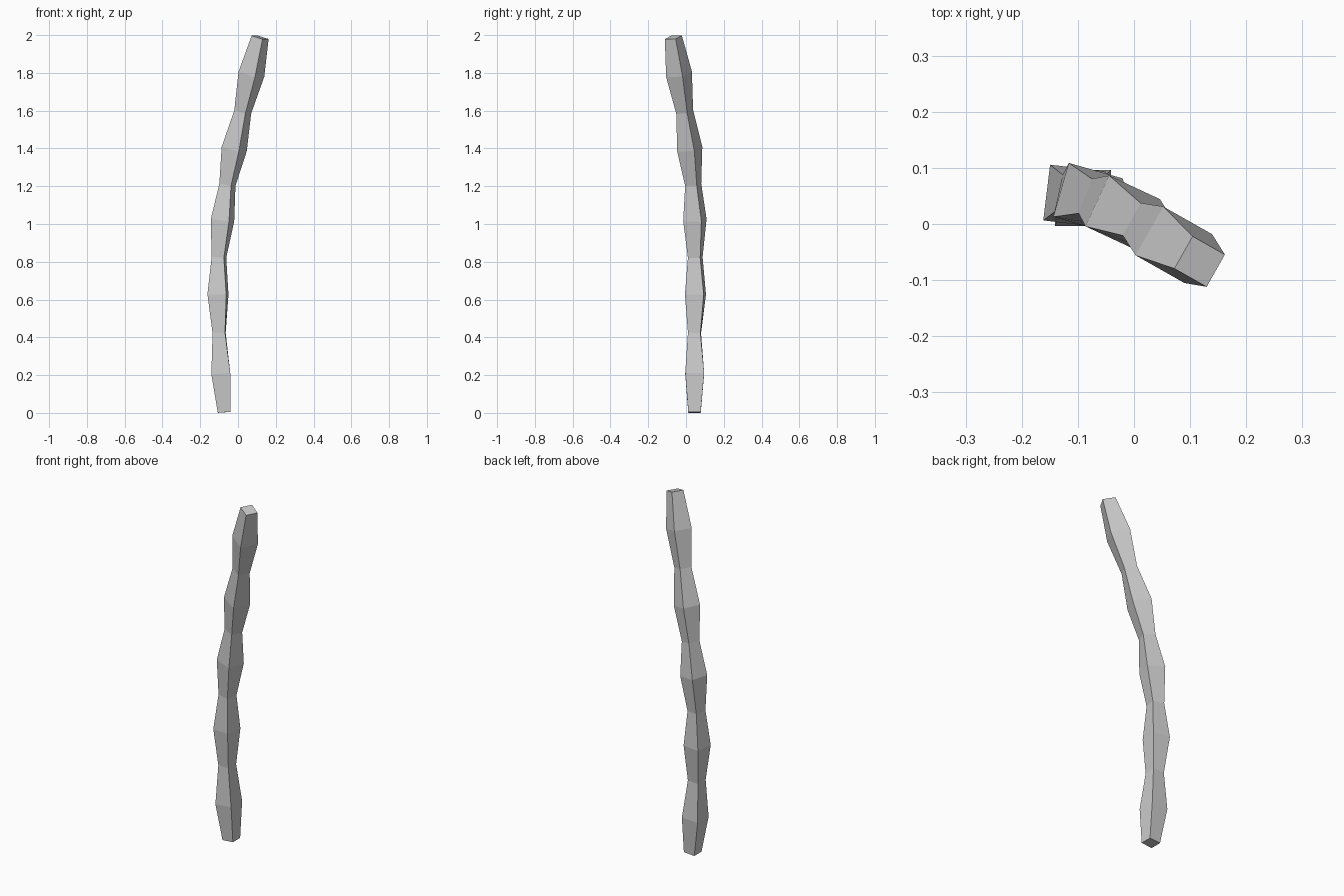
import bpy, bmesh
from math import sin, cos, radians
from mathutils import Vector

if "Cube" in bpy.data.objects:
    bpy.data.objects.remove(bpy.data.objects["Cube"])

# Centre line of the stick: x, y, z, twist in degrees
path = [(-.074, .045, .003, 0), (-.091, .046, .208, 0), (-.100, .045, .423, -3),
        (-.106, .050, .627, -7), (-.101, .049, .823, -11), (-.082, .047, 1.02, -16),
        (-.056, .038, 1.208, -21), (-.020, .020, 1.397, -25), (.025, -.007, 1.593, -28),
        (.071, -.037, 1.793, -29.5), (.117, -.067, 1.988, -29.5)]
centres = [Vector(p[:3]) for p in path]

# Square rings alternate thin and thick, tilted across the centre line
bm = bmesh.new()
rings = []
for i, (c, p) in enumerate(zip(centres, path)):
    d = centres[min(i + 1, len(path) - 1)] - centres[max(i - 1, 0)]
    half = .05 if i % 2 else .033
    ca, sa = cos(radians(p[3])), sin(radians(p[3]))
    ring = []
    for u, v in ((-1, -1), (1, -1), (1, 1), (-1, 1)):
        x, y = half * (u * ca - v * sa), half * (u * sa + v * ca)
        tilt = -(x * d.x + y * d.y) / d.z
        ring.append(bm.verts.new(c + Vector((x, y, tilt))))
    rings.append(ring)

# Side faces and end caps
for a, b in zip(rings, rings[1:]):
    for k in range(4):
        n = (k + 1) % 4
        bm.faces.new((a[k], a[n], b[n], b[k]))
bm.faces.new(rings[0][::-1])
bm.faces.new(rings[-1])

mesh = bpy.data.meshes.new("stalk")
bm.to_mesh(mesh)
bm.free()
stalk = bpy.data.objects.new("stalk", mesh)
bpy.context.collection.objects.link(stalk)
